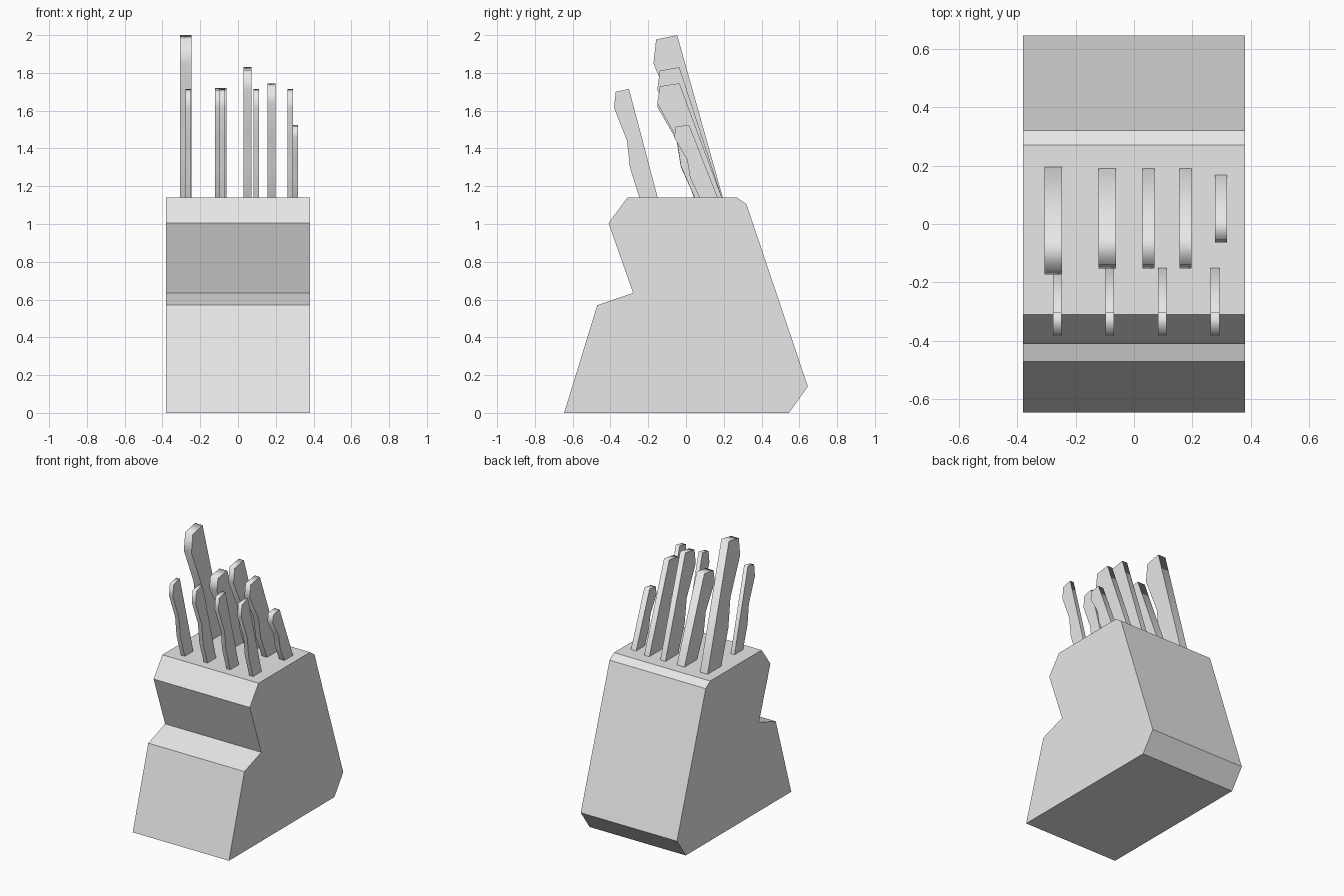
import bpy
import math

cube = bpy.data.objects.get("Cube")
if cube:
    bpy.data.objects.remove(cube, do_unlink=True)

grey = bpy.data.materials.new("plain_grey")
grey.use_nodes = True
GREY = (0.8, 0.8, 0.8, 1)
grey.diffuse_color = GREY
grey.node_tree.nodes["Principled BSDF"].inputs["Base Color"].default_value = GREY


def extrude_profile(name, profile, x0, x1):
    """Solid made by sweeping a (y, z) outline from x0 to x1."""
    n = len(profile)
    verts = [(x, y, z) for x in (x0, x1) for y, z in profile]
    faces = [tuple(reversed(range(n))), tuple(range(n, 2 * n))]
    faces += [(i, (i + 1) % n, n + (i + 1) % n, n + i) for i in range(n)]
    mesh = bpy.data.meshes.new(name)
    mesh.from_pydata(verts, [], faces)
    mesh.materials.append(grey)
    obj = bpy.data.objects.new(name, mesh)
    bpy.context.collection.objects.link(obj)
    return obj


# Block with stepped front and chamfered back
TOP = 1.14
extrude_profile("knife_block", [
    (-0.645, 0), (0.545, 0), (0.645, 0.14), (0.32, 1.105), (0.27, TOP),
    (-0.31, TOP), (-0.41, 1.005), (-0.28, 0.635), (-0.47, 0.57)], -0.38, 0.38)

# Handle outline, relative to where its back edge meets the block top
HANDLE = [(0.013, -0.05), (0, 0), (-0.152, 0.575), (-0.222, 0.56), (-0.231, 0.475),
          (-0.162, 0.30), (-0.147, 0.16), (-0.097, 0), (-0.081, -0.05)]


def knife_handle(name, x, width, y, depth, height):
    outline = [(y + py * depth, TOP + pz * height) for py, pz in HANDLE]
    obj = extrude_profile(name, outline, x - width / 2, x + width / 2)
    bpy.ops.object.select_all(action="DESELECT")
    obj.select_set(True)
    bpy.context.view_layer.objects.active = obj
    # Smooth around the outline, sharp at the flat sides
    bpy.ops.object.shade_smooth_by_angle(angle=math.radians(89))


# Back row of handles, differing in size
knife_handle("chef_knife_handle", -0.277, 0.06, 0.195, 1.59, 1.495)
knife_handle("cleaver_handle", -0.091, 0.06, 0.19, 1.48, 1.01)
knife_handle("bread_knife_handle", 0.05, 0.041, 0.19, 1.48, 1.2)
knife_handle("carving_knife_handle", 0.177, 0.041, 0.19, 1.48, 1.052)
knife_handle("paring_knife_handle", 0.297, 0.041, 0.168, 1.0, 0.67)

# Front row of matching steak knives
for i in range(4):
    knife_handle(f"steak_knife_handle_{i + 1}", -0.263 + 0.18 * i, 0.03, -0.15, 1, 1)
